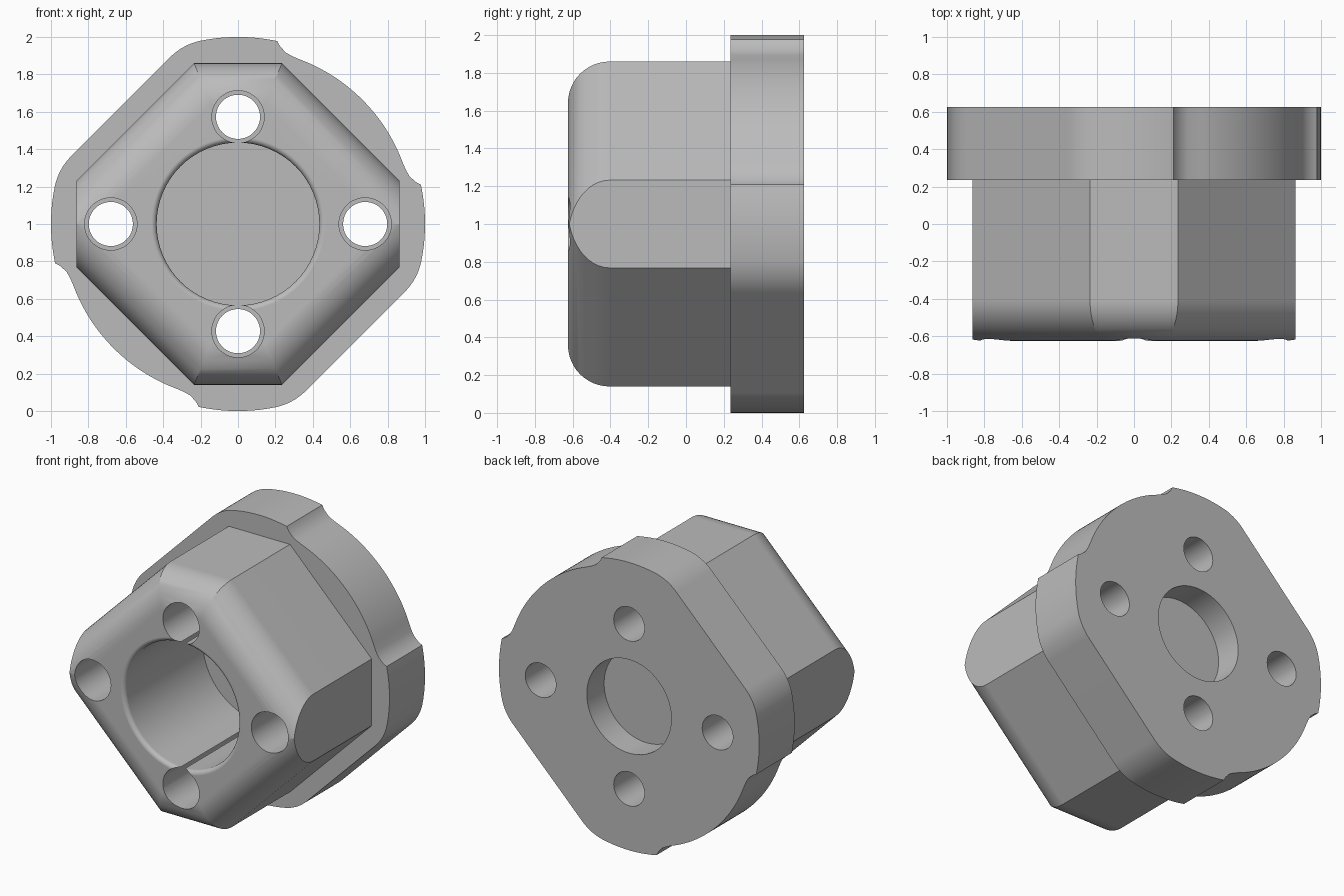
import bpy, bmesh
from math import sin, cos, pi, sqrt, radians, acos

cube = bpy.data.objects.get("Cube")
if cube:
    bpy.data.objects.remove(cube, do_unlink=True)

FRONT, STEP, BACK = -0.625, 0.235, 0.625   # main depths along y

grey = bpy.data.materials.new("plain_grey")
grey.use_nodes = True
grey.diffuse_color = (0.5, 0.5, 0.5, 1)
grey.node_tree.nodes["Principled BSDF"].inputs["Base Color"].default_value = (0.5, 0.5, 0.5, 1)


def loft(name, rings):
    """Solid through rings of (x, height above centre) points, each at a depth y."""
    bm = bmesh.new()
    loops = [[bm.verts.new((x, y, z + 1)) for x, z in pts] for y, pts in rings]
    for a, b in zip(loops, loops[1:]):
        for i in range(len(a)):
            j = (i + 1) % len(a)
            bm.faces.new((a[i], a[j], b[j], b[i]))
    bm.faces.new(loops[0])
    bm.faces.new(loops[-1])
    bmesh.ops.recalc_face_normals(bm, faces=bm.faces)
    mesh = bpy.data.meshes.new(name)
    bm.to_mesh(mesh)
    bm.free()
    mesh.materials.append(grey)
    ob = bpy.data.objects.new(name, mesh)
    bpy.context.collection.objects.link(ob)
    return ob


def circle(r, cx=0, cz=0, n=64):
    return [(cx + r * cos(2 * pi * i / n), cz + r * sin(2 * pi * i / n)) for i in range(n)]


def activate(ob):
    bpy.ops.object.select_all(action='DESELECT')
    ob.select_set(True)
    bpy.context.view_layer.objects.active = ob


def cut(ob, cutter, operation='DIFFERENCE'):
    activate(ob)
    mod = ob.modifiers.new("cut", 'BOOLEAN')
    mod.operation, mod.solver, mod.object = operation, 'EXACT', cutter
    bpy.ops.object.modifier_apply(modifier=mod.name)
    bpy.data.objects.remove(cutter, do_unlink=True)


def bolt_holes(ob, r):
    for x, z in ((0.68, 0), (-0.68, 0), (0, 0.573), (0, -0.573)):
        cut(ob, loft("hole_cutter", [(-1, circle(r, x, z, 48)), (1, circle(r, x, z, 48))]))


def finish(ob):
    activate(ob)
    bpy.ops.object.shade_smooth_by_angle(angle=radians(25))
    mod = ob.modifiers.new("weighted_normals", 'WEIGHTED_NORMAL')
    mod.keep_sharp = True


# Body: six-sided block with a rounded front edge, its side points cut flat
def hexagon(inset):
    top = 0.86 - inset
    tip = 1.095 - inset * sqrt(2)
    w = tip - top
    return [(tip, 0), (w, top), (-w, top), (-tip, 0), (-w, -top), (w, -top)]


R, STEPS = 0.22, 12
rings = [(STEP, hexagon(0))]
for i in range(STEPS + 1):
    a = pi / 2 * i / STEPS
    rings.append((FRONT + R - R * sin(a), hexagon(R - R * cos(a))))
body = loft("body", rings)
sides = [(0.863, 1.2), (-0.863, 1.2), (-0.863, -1.2), (0.863, -1.2)]
cut(body, loft("side_cutter", [(-1, sides), (1, sides)]), 'INTERSECT')

# Wide bore with a rounded lip, and bolt holes
BORE, LIP = 0.435, 0.03
rings = [(-1, circle(BORE + LIP))]
for i in range(7):
    a = pi / 2 * i / 6
    rings.append((FRONT + LIP - LIP * cos(a), circle(BORE + LIP - LIP * sin(a))))
rings.append((1, circle(BORE)))
cut(body, loft("bore_cutter", rings))
bolt_holes(body, 0.14)
finish(body)

# Flange: notched arc on one diagonal, flat with rounded ends on the other
SCOOP, FLAT, CORNER = 0.94, 0.887, 0.32
notch = [(0.34, 0.876), (0.29, 0.897), (0.255, 0.917), (0.225, 0.95), (0.21, 0.978)]
half = []
for i in range(14):
    a = radians(45 + 23 * i / 14)
    half.append((SCOOP * cos(a), SCOOP * sin(a)))
half += notch
phi = acos((FLAT - CORNER) / (1 - CORNER))
start, end = radians(78), 3 * pi / 4 - phi
for i in range(1, 11):
    a = start + (end - start) * i / 10
    half.append((cos(a), sin(a)))
for i in range(1, 13):
    a = end + phi * i / 12
    half.append(((1 - CORNER) * cos(end) + CORNER * cos(a),
                 (1 - CORNER) * sin(end) + CORNER * sin(a)))
# Mirror across the diagonals to close the outline
upper = [(z, x) for x, z in reversed(half[1:])] + half
outline = upper + [(-x, -z) for x, z in upper]
flange = loft("flange", [(STEP, outline), (BACK, outline)])
cut(flange, loft("recess_cutter", [(BACK - 0.19, circle(0.325)), (1, circle(0.325))]))
bolt_holes(flange, 0.118)
finish(flange)
